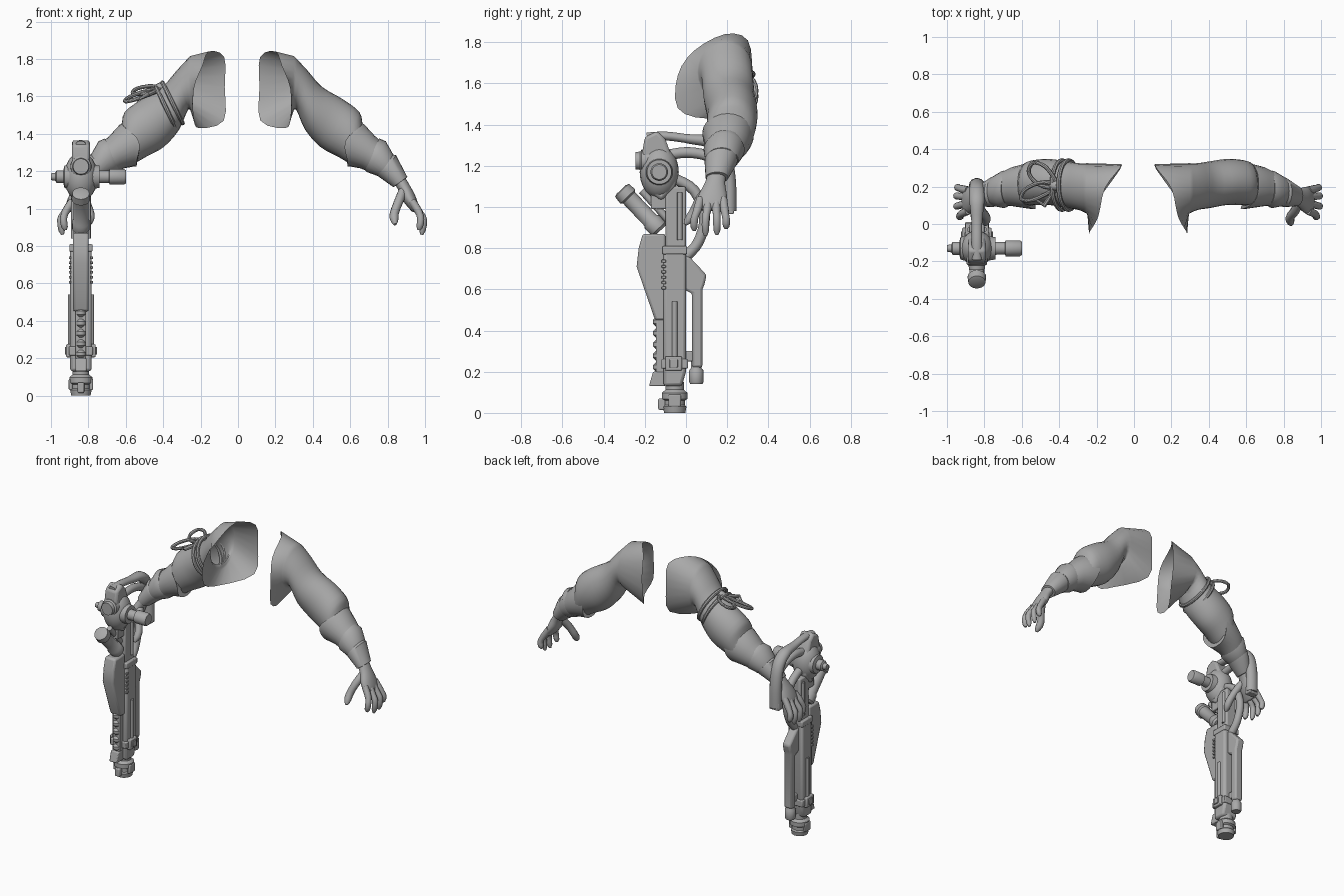
import bpy, bmesh, math
from mathutils import Vector

if "Cube" in bpy.data.objects:
    bpy.data.objects.remove(bpy.data.objects["Cube"])

MID = 0.022   # mirror plane of the two arms
GX = -0.84    # centre line of the weapon
grey = bpy.data.materials.new("grey")
grey.diffuse_color = (0.4, 0.4, 0.4, 1)
grey.use_nodes = True
grey.node_tree.nodes["Principled BSDF"].inputs["Base Color"].default_value = grey.diffuse_color


def finish(name, bm, angle=40, bevel=0):
    bmesh.ops.recalc_face_normals(bm, faces=bm.faces[:])
    me = bpy.data.meshes.new(name)
    bm.to_mesh(me)
    bm.free()
    me.materials.append(grey)
    ob = bpy.data.objects.new(name, me)
    bpy.context.collection.objects.link(ob)
    if bevel:
        mod = ob.modifiers.new("bevel", 'BEVEL')
        mod.width, mod.segments = bevel, 2
    bpy.ops.object.select_all(action='DESELECT')
    ob.select_set(True)
    bpy.context.view_layer.objects.active = ob
    bpy.ops.object.shade_smooth_by_angle(angle=math.radians(angle))
    return ob


def catmull(pts, n, closed=False):
    """Smooth path through tuples of any length."""
    pts = [Vector(p) for p in pts]
    k, out = len(pts), []
    get = (lambda i: pts[i % k]) if closed else (lambda i: pts[max(0, min(k - 1, i))])
    for i in range(k if closed else k - 1):
        a, b, c, d = (get(i + j) for j in (-1, 0, 1, 2))
        for s in range(n):
            t = s / n
            out.append(0.5 * (2 * b + (c - a) * t + (2 * a - 5 * b + 4 * c - d) * t ** 2
                              + (3 * b - a - 3 * c + d) * t ** 3))
    return out if closed else out + [pts[-1]]


def loft(name, rings, caps=True, closed=False, angle=40):
    bm = bmesh.new()
    vs = [[bm.verts.new(p) for p in r] for r in rings]
    n = len(rings[0])
    pairs = list(zip(vs, vs[1:])) + ([(vs[-1], vs[0])] if closed else [])
    for a, b in pairs:
        for i in range(n):
            bm.faces.new((a[i], a[(i + 1) % n], b[(i + 1) % n], b[i]))
    if caps and not closed:
        bm.faces.new(vs[0])
        bm.faces.new(vs[-1])
    return finish(name, bm, angle)


def tube(name, pts, radii, seg=12, flat=1.0, closed=False, side=(1, 0, 0)):
    """Round sweep; flat scales the section across the side axis."""
    pts = [Vector(p) for p in pts]
    if not isinstance(radii, (list, tuple)):
        radii = [radii] * len(pts)
    rings, k = [], len(pts)
    for i, p in enumerate(pts):
        t = pts[(i + 1) % k] - pts[i - 1] if closed else pts[min(i + 1, k - 1)] - pts[max(i - 1, 0)]
        if t.length < 1e-6:
            t = pts[-1] - pts[0]
        t.normalize()
        u = Vector(side)
        u = u - t * u.dot(t)
        if u.length < 0.2:
            u = Vector((0, 1, 0)) - t * t.y
        u.normalize()
        w = t.cross(u)
        rings.append([p + radii[i] * (u * math.cos(a) * flat + w * math.sin(a))
                      for a in (2 * math.pi * j / seg for j in range(seg))])
    return loft(name, rings, closed=closed)


def lathe(name, a, b, prof, seg=20):
    """Turned part: prof is (fraction along a-b, radius)."""
    a, b = Vector(a), Vector(b)
    d = (b - a).normalized()
    u = d.orthogonal().normalized()
    w = d.cross(u)
    rings = [[a.lerp(b, f) + r * (u * math.cos(2 * math.pi * j / seg) + w * math.sin(2 * math.pi * j / seg))
              for j in range(seg)] for f, r in prof]
    return loft(name, rings)


def plate(name, pts, half, x=GX, bevel=0.006):
    """Side profile (y, z) extruded across x."""
    bm = bmesh.new()
    l, r = ([bm.verts.new((x + s * half, y, z)) for y, z in pts] for s in (-1, 1))
    n = len(pts)
    bm.faces.new(l)
    bm.faces.new(r)
    for i in range(n):
        bm.faces.new((l[i], l[(i + 1) % n], r[(i + 1) % n], r[i]))
    return finish(name, bm, 30, bevel)


def box(name, y0, y1, z0, z1, half, x=GX, bevel=0.006):
    return plate(name, [(y0, z0), (y1, z0), (y1, z1), (y0, z1)], half, x, bevel)


SEG = 24


def ring(tx, tz, bx, bz, yc, ry, point=0):
    """Section between a top and a bottom point; point pulls front and back toward the elbow."""
    c, h = Vector(((tx + bx) / 2, yc, (tz + bz) / 2)), Vector(((tx - bx) / 2, 0, (tz - bz) / 2))
    ax = Vector((-h.z, 0, h.x)).normalized()
    return [c + h * math.cos(a) + Vector((0, -ry * math.sin(a), 0)) + ax * point * math.sin(a) ** 4
            for a in (2 * math.pi * j / SEG for j in range(SEG))]


def arm(s):
    tag = "right_" if s < 0 else "left_"
    mx = lambda p: Vector((MID + s * (p[0] - MID), p[1], p[2]))
    mr = lambda rs: [[mx(p) for p in r] for r in rs]
    # sleeve: open shoulder rim blending into round sections
    rim = catmull([(.2, .19, 1.84), (.235, .04, 1.76), (.28, -.04, 1.64), (.28, -.04, 1.48),
                   (.25, .1, 1.43), (.12, .29, 1.47), (.115, .32, 1.65), (.118, .3, 1.81)], 3, True)
    secs = [(.3, 1.815, .29, 1.5, .19, .135), (.37, 1.74, .31, 1.53, .2, .125), (.45, 1.65, .36, 1.42, .21, .125),
            (.56, 1.585, .44, 1.33, .225, .123), (.65, 1.515, .53, 1.28, .22, .12),
            (.67, 1.44, .6, 1.24, .21, .108), (.72, 1.37, .66, 1.22, .2, .085)]
    loft(tag + "sleeve", mr([rim] + [ring(*q) for q in catmull(secs, 3)]), caps=False, angle=60)
    # bracer with pointed flaps, then two overlapping cuffs
    loft(tag + "bracer", mr([ring(.665, 1.455, .585, 1.225, .205, .126, .055), ring(.675, 1.45, .6, 1.225, .205, .124, .04),
                             ring(.73, 1.39, .655, 1.215, .2, .105), ring(.78, 1.345, .69, 1.2, .19, .092)]))
    loft(tag + "middle_cuff", mr([ring(.755, 1.375, .675, 1.21, .19, .09), ring(.79, 1.36, .69, 1.195, .185, .1),
                                  ring(.835, 1.28, .745, 1.175, .175, .08)]))
    loft(tag + "wrist_cuff", mr([ring(.825, 1.29, .74, 1.18, .175, .075), ring(.845, 1.285, .76, 1.165, .17, .08),
                                 ring(.905, 1.17, .83, 1.115, .15, .055), ring(.895, 1.16, .84, 1.12, .15, .045)]))
    # hand
    hand = [(.885, 1.18, .83, 1.14, .15, .045), (.915, 1.13, .86, 1.095, .14, .05),
            (.945, 1.075, .88, 1.045, .13, .068), (.965, 1.02, .915, 1.0, .125, .072), (.965, .99, .935, .98, .125, .06)]
    loft(tag + "palm", mr([ring(*q) for q in catmull(hand, 3)]), angle=70)
    for i, (y0, y1, x, z) in enumerate([(.07, .04, .975, .885), (.11, .095, .99, .86),
                                        (.145, .15, .99, .865), (.18, .195, .985, .895)]):
        path = catmull([(.93, y0, 1.04), (.965, (y0 + y1) / 2, .985), (x + .002, y1, .94), (x - .008, y1, z)], 3)
        tube(tag + "finger_%d" % i, [mx(p) for p in path], [.021] * 4 + [.019] * 4 + [.017, .008], 10)
    path = catmull([(.885, .12, 1.1), (.86, .07, 1.04), (.835, .035, .97), (.84, -.005, .915)], 3)
    tube(tag + "thumb", [mx(p) for p in path], [.025] * 4 + [.024] * 4 + [.018, .008], 10)


arm(1)
arm(-1)

# arm band and bow on the weapon arm
for i, (a, b) in enumerate([((-.40, 1.665), (-.30, 1.465)), ((-.435, 1.64), (-.335, 1.435))]):
    c = Vector(((a[0] + b[0]) / 2, .208, (a[1] + b[1]) / 2))
    h = Vector(((a[0] - b[0]) / 2, 0, (a[1] - b[1]) / 2))
    tube("arm_band_%d" % i, [c + h * 1.08 * math.cos(t) + Vector((0, -.132 * math.sin(t), 0))
                             for t in (2 * math.pi * j / 28 for j in range(28))], .012, 8, closed=True)
for i, (ex, ey, ez, w) in enumerate([(-.59, .16, 1.585, -.035), (-.55, .3, 1.63, .035)]):
    k, e = Vector((-.41, .2, 1.64)), Vector((ex, ey, ez))
    off = Vector((.02, .045, .02))
    loop = catmull([k, k.lerp(e, .55) + off, e + off * .6, e - off * .6, k.lerp(e, .55) - off], 5, True)
    tube("bow_loop_%d" % i, loop, .011, 8, closed=True)
tube("bow_tail", [(-.41, .2, 1.64), (-.48, .1, 1.61), (-.54, .14, 1.58)], [.012, .014, .008], 8)
lathe("bow_knot", (-.45, .2, 1.63), (-.39, .21, 1.66), [(0, .01), (.3, .026), (.7, .026), (1, .01)], 12)

# weapon barrel housing and muzzle
plate("barrel_housing", [(-.11, .13), (-.02, .13), (0, .2), (0, .8), (-.11, .8)], .058, bevel=.015)
for s in (-1, 1):
    lathe("side_rod", (GX + s * .056, -.055, .27), (GX + s * .056, -.055, .54), [(0, .014), (1, .014)], 10)
    box("clamp_lug", -.1, -.02, .205, .275, .014, GX + s * .065)
    box("clamp_pad", -.08, -.04, .22, .26, .006, GX + s * .08, .003)
    for i in range(6):
        box("rack_tooth", -.118, -.098, .6 + i * .026, .614 + i * .026, .006, GX + s * .058, .002)
box("clamp_band", -.12, .01, .215, .262, .064)
lathe("muzzle", (GX, -.055, 0), (GX, -.055, .15),
      [(0, .035), (0, .052), (.2, .058), (.25, .05), (.4, .05), (.45, .063), (.65, .063), (.75, .045), (1, .045)])
box("muzzle_sight", -.135, -.1, .015, .07, .018)
for s in (-1, 1):
    box("muzzle_lug", -.085, -.025, .03, .09, .01, GX + s * .055)

# front guard, lower strip with beads, foot
plate("front_guard", [(-.21, .87), (-.1, .87), (-.1, .45), (-.15, .45), (-.24, .71), (-.23, .8)], .042, bevel=.012)
box("front_strip", -.145, -.1, .13, .46, .028)
for i in range(5):
    z = .2 + i * .055
    lathe("strip_bead", (GX, -.135, z), (GX, -.135, z + .045), [(0, .012), (.3, .026), (.7, .026), (1, .012)], 12)
plate("front_foot", [(-.18, .13), (-.1, .13), (-.1, .2), (-.16, .2)], .03)

# rear tube with stock bump
plate("rear_rail", [(-.01, .77), (.02, .755), (.1, .67), (.09, .625), (.08, .6), (.08, .22), (.03, .22), (.03, .58), (-.01, .6)],
      .03, bevel=.012)
lathe("rear_rail_end", (GX, .05, .14), (GX, .05, .25), [(0, .03), (.1, .035), (.6, .035), (.7, .026), (1, .026)], 14)
box("rear_link", -.01, .04, .25, .3, .02)

# receiver and grip
box("receiver", -.1, 0, .78, 1.1, .04, bevel=.01)
box("receiver_collar", -.115, .005, .77, .81, .062)
for s in (-1, 1):
    lathe("receiver_rod", (GX + s * .04, -.03, .84), (GX + s * .04, -.03, 1.07), [(0, .013), (1, .013)], 10)
tube("grip", catmull([(GX, 0, .76), (GX, .06, .83), (GX, .09, .95), (GX, .04, 1.08), (GX, -.06, 1.14)], 4), .026, 12)

# breech head
bm = bmesh.new()
bmesh.ops.create_uvsphere(bm, u_segments=20, v_segments=12, radius=1)
for v in bm.verts:
    v.co = Vector((GX + v.co.x * .09, -.13 + v.co.y * .095, 1.17 + v.co.z * .13))
finish("breech_ball", bm, 60)
plate("breech_frame", [(-.2, 1.14), (-.215, 1.25), (-.2, 1.34), (-.14, 1.37), (-.1, 1.33), (-.06, 1.22), (-.05, 1.1),
                       (-.12, 1.03), (-.17, 1.07)], .048, bevel=.015)
lathe("front_port", (GX, -.17, 1.225), (GX, -.245, 1.225), [(0, .058), (.6, .055), (.7, .045), (1, .042)])
lathe("side_barrel", (GX + .04, -.13, 1.17), (-.6, -.13, 1.17),
      [(0, .07), (.3, .06), (.3, .035), (.55, .033), (.57, .043), (.95, .043), (1, .036)])
lathe("side_cap", (GX - .04, -.13, 1.17), (-1.0, -.13, 1.17), [(0, .075), (.4, .06), (.45, .035), (.75, .035), (.8, .022), (1, .018)])

# slanted cylinder under the head
lathe("slanted_cylinder", (GX, -.315, 1.085), (GX, -.125, .885),
      [(0, .03), (.02, .046), (.17, .05), (.2, .04), (.75, .04), (.78, .047), (.95, .047), (1, .035)])
lathe("slanted_rod", (GX, -.215, 1.08), (GX, -.08, .93), [(0, .018), (1, .018)], 10)
box("slanted_mount", -.17, -.08, .99, 1.09, .03)

# curved carrying handle
arc = catmull([(GX, -.19, 1.34), (GX, -.1, 1.345), (GX, .02, 1.33), (GX, .12, 1.315), (GX, .185, 1.25), (GX, .21, 1.13), (GX, .212, .98)], 4)
tube("handle", arc, [.022] * 8 + [.024, .026, .028, .03] + [.033] * 13, 14, flat=1.25)
tube("handle_brace", catmull([(GX, -.1, 1.25), (GX, 0, 1.265), (GX, .1, 1.25), (GX, .19, 1.2)], 4), .026, 12)
box("handle_foot", .18, .232, .965, 1.02, .036)
